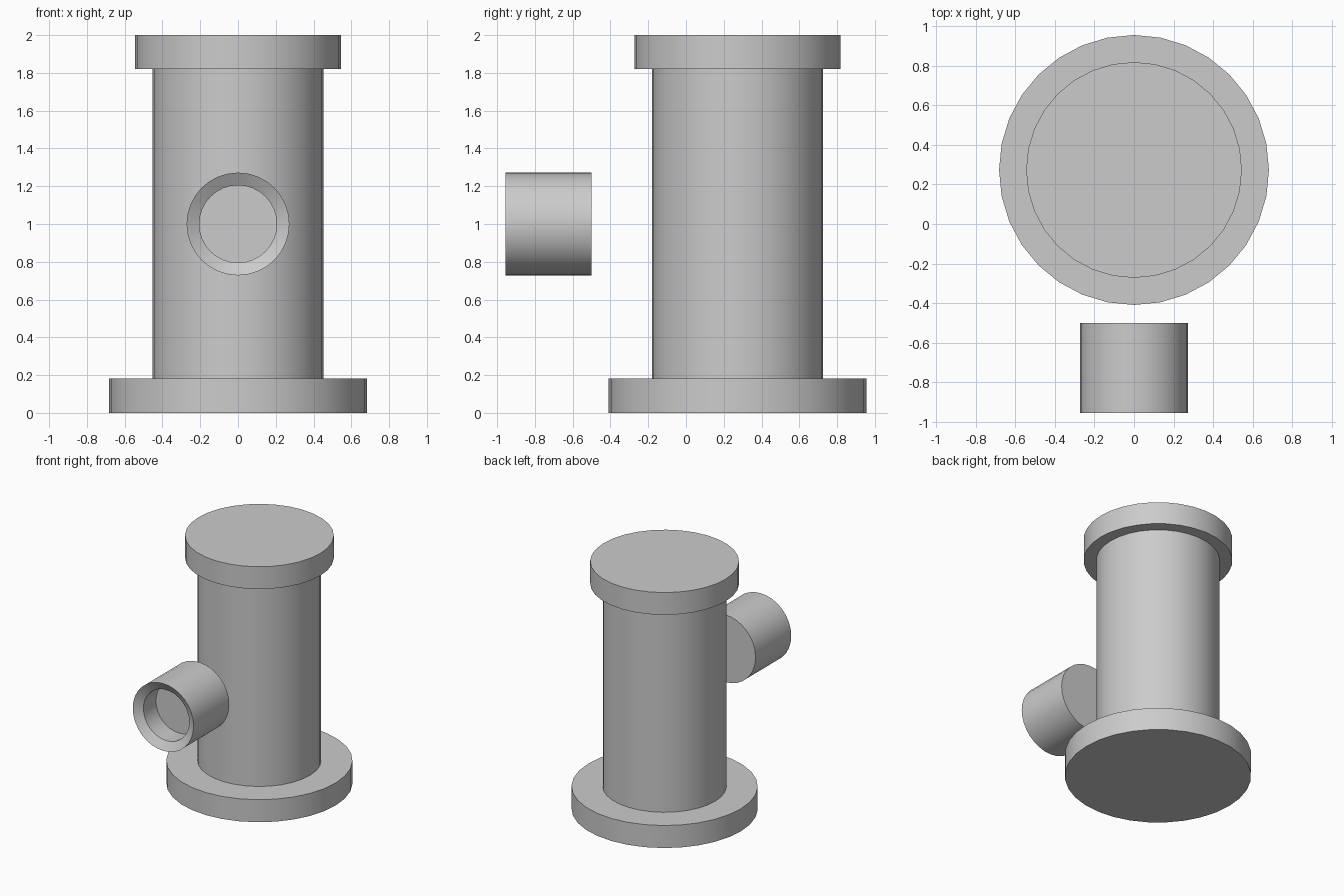
import bpy, bmesh, math
from mathutils import Matrix

if "Cube" in bpy.data.objects:
    bpy.data.objects.remove(bpy.data.objects["Cube"])

SIDES = 32
BODY_Y = 0.273


def lathe(name, profile, matrix):
    """Revolve (radius, height) rings around local z and cap both ends."""
    bm = bmesh.new()
    rings = []
    for r, h in profile:
        rings.append([bm.verts.new((r * math.cos(a), r * math.sin(a), h))
                      for a in (2 * math.pi * i / SIDES for i in range(SIDES))])
    for low, high in zip(rings, rings[1:]):
        for i in range(SIDES):
            j = (i + 1) % SIDES
            bm.faces.new((low[i], low[j], high[j], high[i]))
    bm.faces.new(rings[0][::-1])
    bm.faces.new(rings[-1])
    bmesh.ops.transform(bm, matrix=matrix, verts=bm.verts)
    bmesh.ops.recalc_face_normals(bm, faces=bm.faces)
    mesh = bpy.data.meshes.new(name)
    bm.to_mesh(mesh)
    bm.free()
    obj = bpy.data.objects.new(name, mesh)
    bpy.context.collection.objects.link(obj)
    bpy.ops.object.select_all(action='DESELECT')
    obj.select_set(True)
    bpy.context.view_layer.objects.active = obj
    bpy.ops.object.shade_smooth_by_angle(angle=math.radians(25))
    return obj


# Upright barrel with its foot and top flanges
upright = Matrix.Translation((0, BODY_Y, 0))
for name, radius, z0, z1 in (("base_flange", 0.682, 0.0, 0.182),
                             ("barrel", 0.453, 0.182, 1.82),
                             ("top_flange", 0.545, 1.82, 2.0)):
    lathe(name, [(radius, z0), (radius, z1)], upright)

# Detached nozzle facing forward: closed back, chamfered mouth, blind bore
forward = Matrix.Translation((0, -0.5, 1.0)) @ Matrix.Rotation(math.pi / 2, 4, 'X')
lathe("nozzle", [(0.272, 0.0), (0.272, 0.455), (0.205, 0.415), (0.205, 0.255)],
      forward)
